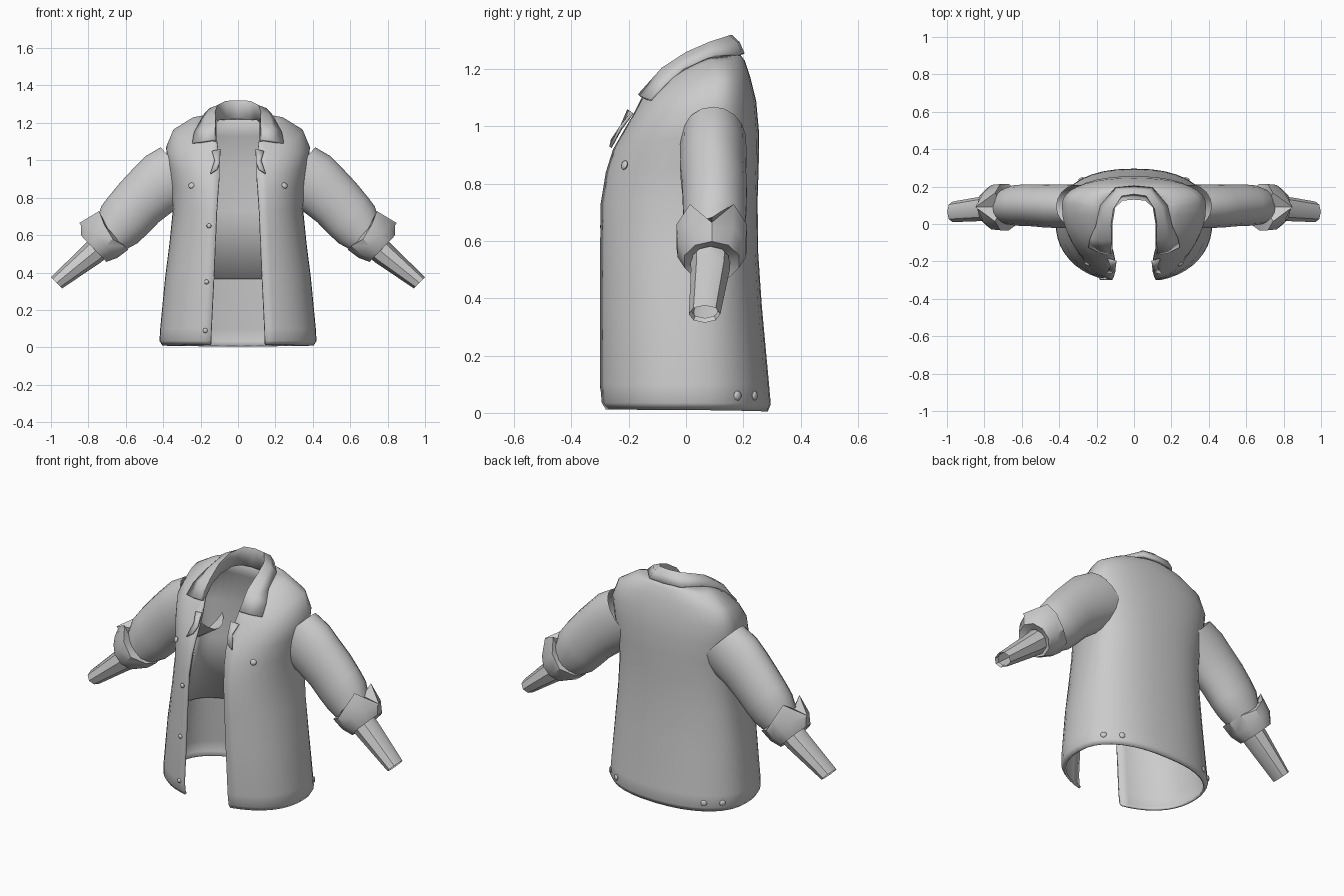
import bpy, bmesh, math
from mathutils import Vector

cloth = bpy.data.materials.new("grey_cloth")
cloth.diffuse_color = (0.6, 0.6, 0.6, 1)


def finish(name, bm, mirror=True, thick=0.0, angle=50):
    bmesh.ops.recalc_face_normals(bm, faces=bm.faces)
    me = bpy.data.meshes.new(name)
    bm.to_mesh(me)
    bm.free()
    me.materials.append(cloth)
    ob = bpy.data.objects.new(name, me)
    bpy.context.collection.objects.link(ob)
    bpy.ops.object.select_all(action='DESELECT')
    ob.select_set(True)
    bpy.context.view_layer.objects.active = ob
    bpy.ops.object.shade_smooth_by_angle(angle=math.radians(angle))
    if mirror:
        m = ob.modifiers.new("mirror", 'MIRROR')
        m.use_clip = True
        m.merge_threshold = 0.002
    if thick:
        s = ob.modifiers.new("thickness", 'SOLIDIFY')
        s.thickness = thick
        s.offset = -1
    return ob


def loft(rings, closed=False):
    """Skin a list of equally long point rings."""
    bm = bmesh.new()
    rows = [[bm.verts.new(p) for p in r] for r in rings]
    n = len(rows[0])
    for a, b in zip(rows, rows[1:]):
        for i in range(n if closed else n - 1):
            j = (i + 1) % n
            bm.faces.new((a[i], a[j], b[j], b[i]))
    return bm


E = 2 / 2.3   # squareness of the torso section


def back_arc(xs, ys, zs, yb, zb, n=9):
    pts = []
    for i in range(n + 1):
        t = i / n
        a = t * math.pi / 2
        c = max(math.cos(a), 0) ** E if i < n else 0
        pts.append((xs * c, ys + (yb - ys) * math.sin(a) ** E, zs + (zb - zs) * t))
    return pts


def front_arc(xf, yf, zf, xs, ys, zs, n=10):
    a0 = math.asin((xf / xs) ** (1 / E))
    k = math.cos(a0) ** E
    pts = []
    for i in range(n):
        t = i / n
        a = a0 + (math.pi / 2 - a0) * t
        pts.append((xs * math.sin(a) ** E, ys + (yf - ys) * math.cos(a) ** E / k,
                    zf + (zs - zf) * t))
    return pts


# Body: front edge (x, y, z), side (x, y, z), back (y, z)
body = [
    (.145, -.280, .012, .405, .02, .010, .285, .004),
    (.145, -.294, .035, .420, .02, .035, .296, .030),
    (.143, -.300, .100, .416, .02, .100, .290, .100),
    (.130, -.300, .370, .390, .03, .370, .265, .370),
    (.122, -.300, .560, .366, .05, .560, .252, .560),
    (.115, -.298, .730, .348, .07, .740, .250, .740),
    (.107, -.280, .840, .358, .08, .860, .254, .870),
    (.100, -.255, .920, .374, .09, .970, .255, .980),
    (.100, -.215, .990, .385, .10, 1.07, .245, 1.09),
    (.105, -.185, 1.04, .345, .11, 1.165, .225, 1.17),
    (.110, -.165, 1.08, .240, .09, 1.23, .205, 1.23),
    (.115, -.150, 1.11, .145, .07, 1.245, .180, 1.265),
]
finish("jacket_body", loft([front_arc(*r[:6]) + back_arc(*r[3:]) for r in body]),
       thick=0.012)

# Lining that hangs inside the back
lining = [
    (.365, .03, .375, .235, .365), (.325, .07, .73, .22, .73),
    (.345, .09, .95, .215, .95), (.31, .10, 1.14, .185, 1.13),
    (.13, .08, 1.22, .145, 1.23),
]
finish("back_lining", loft([back_arc(*r) for r in lining]), thick=0.006)

# Collar: inner base, crest and outer edge at each station from tip to nape
collar = [
    [(.115, -.145, 1.10), (.125, -.168, 1.112), (.185, -.155, 1.105), (.245, -.125, 1.095)],
    [(.115, -.08, 1.17), (.120, -.085, 1.205), (.18, -.09, 1.185), (.235, -.075, 1.15)],
    [(.115, 0, 1.20), (.122, 0, 1.26), (.17, -.01, 1.24), (.205, -.01, 1.205)],
    [(.10, .09, 1.215), (.110, .08, 1.295), (.15, .09, 1.28), (.18, .10, 1.25)],
    [(.06, .125, 1.22), (.065, .15, 1.318), (.085, .18, 1.295), (.10, .195, 1.255)],
    [(0, .13, 1.222), (0, .16, 1.32), (0, .187, 1.295), (0, .205, 1.255)],
]
finish("collar", loft(collar), thick=0.014)

# Small turned lapel flaps under the collar
bm = bmesh.new()
flap = [(.095, -.205, 1.06), (.140, -.192, 1.05), (.125, -.232, 1.00),
        (.148, -.268, .93), (.112, -.262, .955), (.098, -.235, .99)]
bm.faces.new([bm.verts.new(p) for p in flap])
finish("lapel_flap", bm, thick=0.01)

# Arms: rings square to a slanted axis
AXIS = Vector((.72, 0, -.69)).normalized()
UP = Vector((.69, 0, .72)).normalized()


def arm_ring(x, y, z, ru, rv, n, shift=lambda k: 0):
    out = []
    for k in range(n):
        a = 2 * math.pi * k / n
        p = Vector((x, y, z)) + UP * ru * math.cos(a) + AXIS * shift(k)
        out.append(p + Vector((0, rv * math.sin(a), 0)))
    return out


sleeve = [(.30, .095, .95, .165, .115), (.38, .095, .90, .168, .118),
          (.455, .095, .84, .156, .116), (.525, .10, .777, .148, .114),
          (.59, .10, .705, .144, .112), (.635, .10, .655, .138, .108),
          (.68, .095, .60, .110, .095)]
finish("sleeve", loft([arm_ring(*r, 18) for r in sleeve], True))

# Rolled cuff with a notched upper edge
def notch(k):
    return {0: .09, 1: -.03, 9: -.03, 3: .02, 7: .02}.get(k, 0)


cuff = [arm_ring(.675, .09, .612, .10, .09, 10),
        arm_ring(.685, .09, .625, .142, .13, 10, notch),
        arm_ring(.735, .09, .572, .130, .125, 10, lambda k: .02 if k == 0 else 0),
        arm_ring(.772, .09, .528, .098, .10, 10),
        arm_ring(.755, .085, .535, .064, .066, 10)]
finish("rolled_cuff", loft(cuff, True), angle=35)

# Narrow under sleeve, open at the wrist
under = [(.68, .085, .59, .072, .072), (.78, .085, .50, .065, .068),
         (.97, .065, .345, .042, .055), (.955, .066, .357, .036, .048)]
finish("under_sleeve", loft([arm_ring(*r, 8) for r in under], True), angle=40)


# Buttons: flattened domes laid on the cloth
def button(name, pos, normal, mirror=False, r=0.017):
    bm = bmesh.new()
    bmesh.ops.create_uvsphere(bm, u_segments=10, v_segments=6, radius=1)
    rot = Vector(normal).to_track_quat('Z', 'Y')
    for v in bm.verts:
        v.co = rot @ Vector((v.co.x * r, v.co.y * r, v.co.z * .008)) + Vector(pos)
    finish(name, bm, mirror)


for i, (x, z) in enumerate([(-.155, .65), (-.168, .35), (-.175, .09)]):
    button(f"front_button_{i}", (x, -.292, z), (-.15, -1, 0), r=.013)
button("chest_button", (.25, -.215, .865), (.5, -.8, .3), True)
button("hem_button_side", (.363, .18, .06), (.74, .67, 0), True)
button("hem_button_back", (.283, .24, .06), (.46, .89, 0), True)
